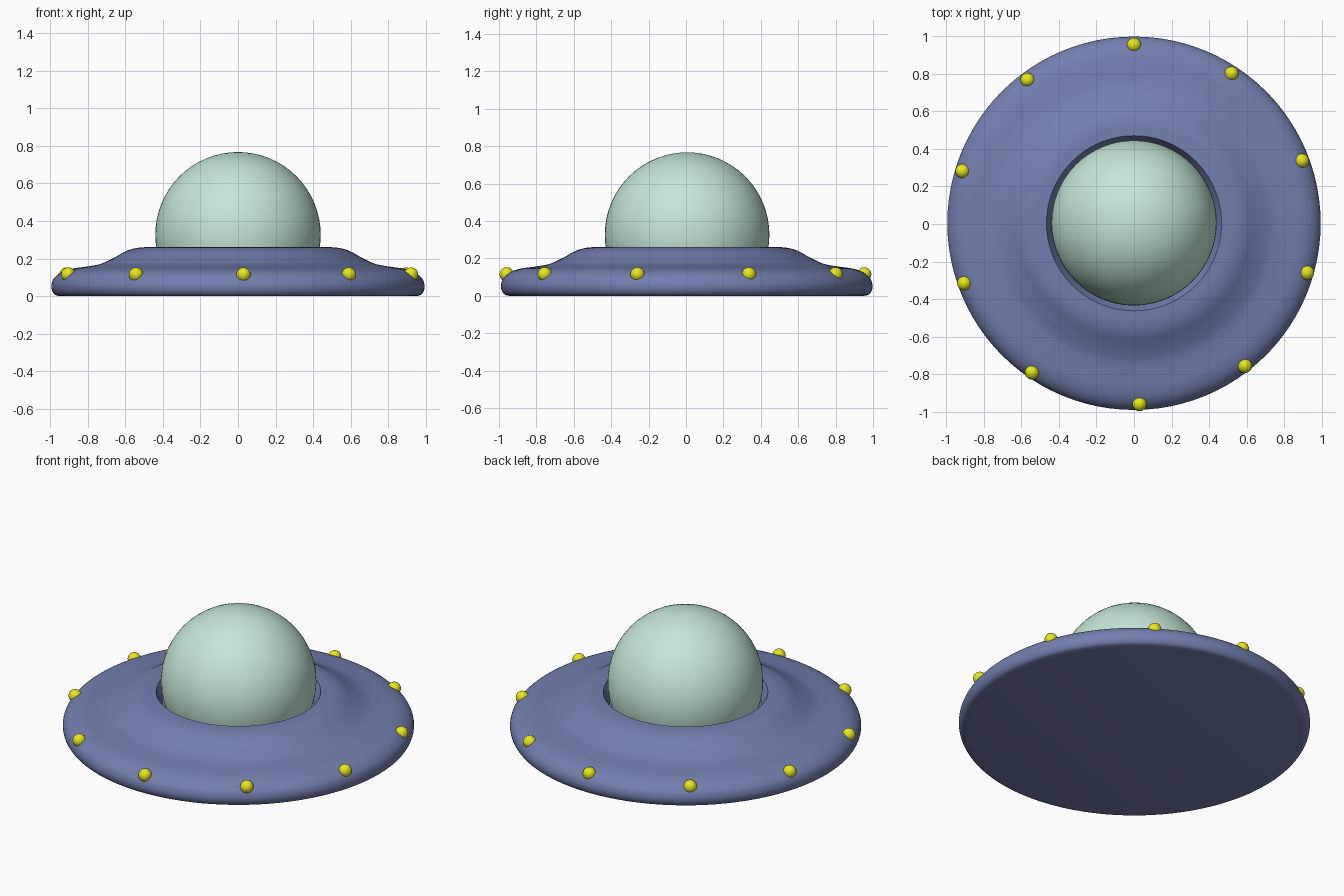
import bpy, bmesh, math
from mathutils import Vector

if "Cube" in bpy.data.objects:
    bpy.data.objects.remove(bpy.data.objects["Cube"])


def material(name, rgb):
    m = bpy.data.materials.new(name)
    m.diffuse_color = (*rgb, 1)
    m.use_nodes = True
    m.node_tree.nodes["Principled BSDF"].inputs["Base Color"].default_value = m.diffuse_color
    return m


BLUE = material("hull blue", (0.17, 0.21, 0.43))
MINT = material("dome mint", (0.55, 0.80, 0.67))
YELLOW = material("lamp yellow", (0.80, 0.80, 0.01))


def finish(bm, name, mat, location, angle=180):
    mesh = bpy.data.meshes.new(name)
    bm.to_mesh(mesh)
    bm.free()
    mesh.materials.append(mat)
    ob = bpy.data.objects.new(name, mesh)
    ob.location = location
    bpy.context.collection.objects.link(ob)
    bpy.ops.object.select_all(action='DESELECT')
    ob.select_set(True)
    bpy.context.view_layer.objects.active = ob
    bpy.ops.object.shade_smooth_by_angle(angle=math.radians(angle))
    return ob


def smooth_curve(pts, steps=5):
    # Catmull-Rom through the profile points
    p = [Vector(q) for q in pts]
    p = [2 * p[0] - p[1]] + p + [2 * p[-1] - p[-2]]
    out = []
    for a, b, c, d in zip(p, p[1:], p[2:], p[3:]):
        for k in range(steps):
            t = k / steps
            out.append(0.5 * (2 * b + (c - a) * t + (2 * a - 5 * b + 4 * c - d) * t * t
                              + (3 * b - a - 3 * c + d) * t ** 3))
    return out + [p[-2]]


def lathe(profile, segments=96):
    bm = bmesh.new()
    rings = []
    for r, z in profile:
        rings.append([bm.verts.new((r * math.cos(i * math.tau / segments),
                                    r * math.sin(i * math.tau / segments), z))
                      for i in range(segments)])
    for low, high in zip(rings, rings[1:]):
        for i in range(segments):
            j = (i + 1) % segments
            bm.faces.new((low[i], low[j], high[j], high[i]))
    bm.faces.new(rings[0][::-1])
    bm.faces.new(rings[-1])
    return bm


# Saucer hull: flat base, rounded rim, stepped shoulder, recessed dome seat
outer = smooth_curve([(0.95, 0.0), (0.975, 0.008), (0.99, 0.03), (0.993, 0.06), (0.98, 0.094),
                      (0.945, 0.125), (0.89, 0.145), (0.80, 0.158), (0.73, 0.172),
                      (0.66, 0.204), (0.595, 0.24), (0.535, 0.257), (0.466, 0.262)])
seat = [(0.43, 0.19)]
finish(lathe([tuple(v) for v in outer] + seat), "saucer_hull", BLUE, (0, 0.004, 0), 40)

# Cockpit dome
bm = bmesh.new()
bmesh.ops.create_uvsphere(bm, u_segments=64, v_segments=32, radius=0.44)
bmesh.ops.bisect_plane(bm, geom=bm.verts[:] + bm.edges[:] + bm.faces[:],
                       plane_co=(0, 0, -0.2), plane_no=(0, 0, -1), clear_outer=True)
finish(bm, "cockpit_dome", MINT, (0, 0.006, 0.327))

# Ten lamps around the rim, spaced a little wider than an even tenth
for i in range(10):
    a = math.radians(90 + 36.35 * i)
    bm = bmesh.new()
    bmesh.ops.create_uvsphere(bm, u_segments=24, v_segments=12, radius=0.038)
    finish(bm, f"rim_lamp_{i + 1}", YELLOW,
           (0.956 * math.cos(a), 0.956 * math.sin(a) - 0.003, 0.115))
